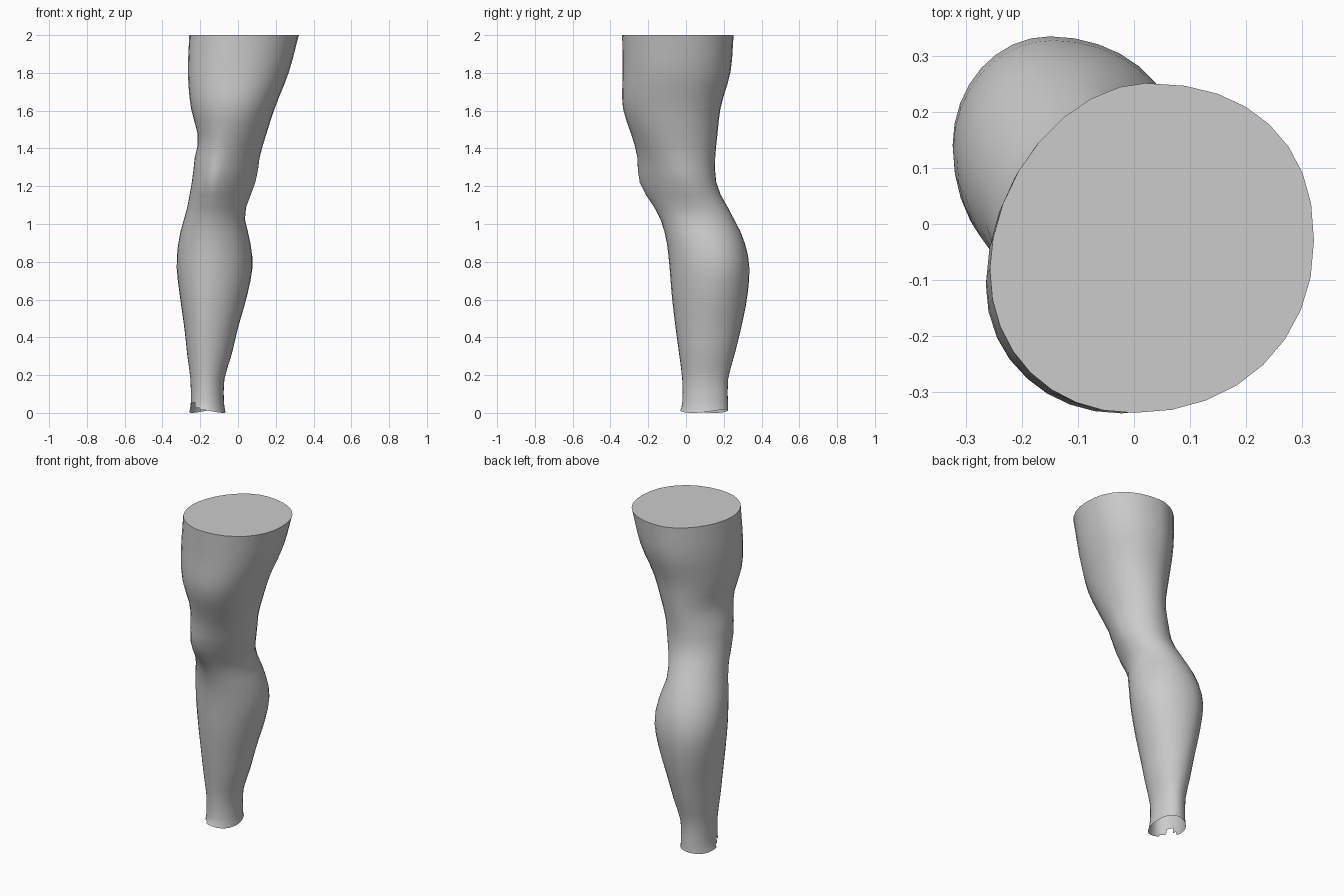
import bpy, bmesh, math

if "Cube" in bpy.data.objects:
    bpy.data.objects.remove(bpy.data.objects["Cube"])

SEG = 32

# Outline of the leg: height, left x, right x, front y, back y
OUTLINE = [
    (0.00, -0.258, -0.066, -0.032, 0.223),
    (0.05, -0.250, -0.074, -0.020, 0.222),
    (0.18, -0.252, -0.072, -0.020, 0.223),
    (0.30, -0.268, -0.036, -0.035, 0.255),
    (0.45, -0.284, 0.000, -0.055, 0.292),
    (0.62, -0.308, 0.048, -0.075, 0.325),
    (0.78, -0.325, 0.077, -0.088, 0.335),
    (0.92, -0.313, 0.062, -0.105, 0.305),
    (1.03, -0.285, 0.036, -0.137, 0.252),
    (1.10, -0.266, 0.046, -0.175, 0.215),
    (1.18, -0.252, 0.078, -0.228, 0.172),
    (1.25, -0.240, 0.100, -0.252, 0.156),
    (1.36, -0.228, 0.116, -0.258, 0.155),
    (1.45, -0.210, 0.142, -0.282, 0.164),
    (1.62, -0.250, 0.197, -0.335, 0.184),
    (1.80, -0.265, 0.268, -0.335, 0.235),
    (2.00, -0.258, 0.322, -0.338, 0.252),
]
# Where each side peaks: height, front x, back x, left y, right y
PEAKS = [
    (0.00, -0.17, -0.15, 0.09, 0.10),
    (0.40, -0.17, -0.15, 0.11, 0.12),
    (0.78, -0.15, -0.15, 0.14, 0.15),
    (1.03, -0.12, -0.11, 0.06, 0.07),
    (1.25, -0.125, -0.06, -0.04, -0.01),
    (1.62, -0.03, -0.02, -0.12, -0.05),
    (2.00, 0.00, 0.02, -0.08, -0.03),
]


def sample(table, z):
    """Smooth interpolation of a table row at height z."""
    n = len(table)
    i = max(k for k in range(n - 1) if table[k][0] <= z + 1e-9)
    p, q = table[i], table[i + 1]
    o, r = table[max(i - 1, 0)], table[min(i + 2, n - 1)]
    h = q[0] - p[0]
    t = (z - p[0]) / h
    out = []
    for c in range(1, len(p)):
        m0 = (q[c] - o[c]) / (q[0] - o[0]) * h
        m1 = (r[c] - p[c]) / (r[0] - p[0]) * h
        out.append((2*t**3 - 3*t*t + 1) * p[c] + (t**3 - 2*t*t + t) * m0
                   + (3*t*t - 2*t**3) * q[c] + (t**3 - t*t) * m1)
    return out


def bell(v, centre, width):
    return math.exp(-((v - centre) / width) ** 2)


def ring(z):
    """Cross-section from four quarter curves that meet at the peaks."""
    left, right, front, back = sample(OUTLINE, z)
    fx, bx, ly, ry = sample(PEAKS, z)
    thigh = min(max((z - 1.3) / 0.5, 0), 1)
    knee = bell(z, 1.22, 0.15)
    pts = []
    for k in range(SEG):
        a = 2 * math.pi * k / SEG
        c, s = math.cos(a), math.sin(a)
        if s >= 0:
            e = 1 - 0.12 * thigh if c > 0 else 1 + 0.1 * thigh
        else:
            e = 1 + (0.35 if c > 0 else 0.22) * knee - 0.05 * thigh
        x0, y0 = (bx if s >= 0 else fx), (ry if c >= 0 else ly)
        x1, y1 = (right if c >= 0 else left), (back if s >= 0 else front)
        pts.append((x0 + (x1 - x0) * abs(c) ** e, y0 + (y1 - y0) * abs(s) ** e, z))
    return pts


skin = bpy.data.materials.new("light grey")
skin.diffuse_color = (0.6, 0.6, 0.6, 1)
skin.use_nodes = True
skin.node_tree.nodes["Principled BSDF"].inputs["Base Color"].default_value = skin.diffuse_color

bm = bmesh.new()
heights = [0.0, 0.025, 0.055, 0.11] + [0.18 + 0.065 * i for i in range(28)] + [2.0]
rings = [[bm.verts.new(p) for p in ring(z)] for z in heights]

# Slightly uneven open hem at the ankle
for k, v in enumerate(rings[0]):
    v.co.z = 0.009 + 0.009 * math.sin(2 * math.pi * k / SEG * 2 - math.pi / 2 + 1.0)
lowest = min(v.co.z for v in rings[0])
for v in rings[0]:
    v.co.z -= lowest

# Walls, leaving a torn notch at the front left of the ankle
notch = {(0, k) for k in range(17, 22)} | {(1, 18), (1, 19)}
for j in range(len(rings) - 1):
    for k in range(SEG):
        if (j, k) not in notch:
            n = (k + 1) % SEG
            bm.faces.new((rings[j][k], rings[j][n], rings[j + 1][n], rings[j + 1][k]))
bm.faces.new(rings[-1])  # flat cut at the top of the thigh
bmesh.ops.delete(bm, geom=[v for v in bm.verts if not v.link_faces], context='VERTS')

mesh = bpy.data.meshes.new("leg")
bm.to_mesh(mesh)
bm.free()
mesh.materials.append(skin)
leg = bpy.data.objects.new("leg", mesh)
bpy.context.collection.objects.link(leg)
bpy.context.view_layer.objects.active = leg
leg.select_set(True)
bpy.ops.object.shade_smooth_by_angle(angle=math.radians(50))
